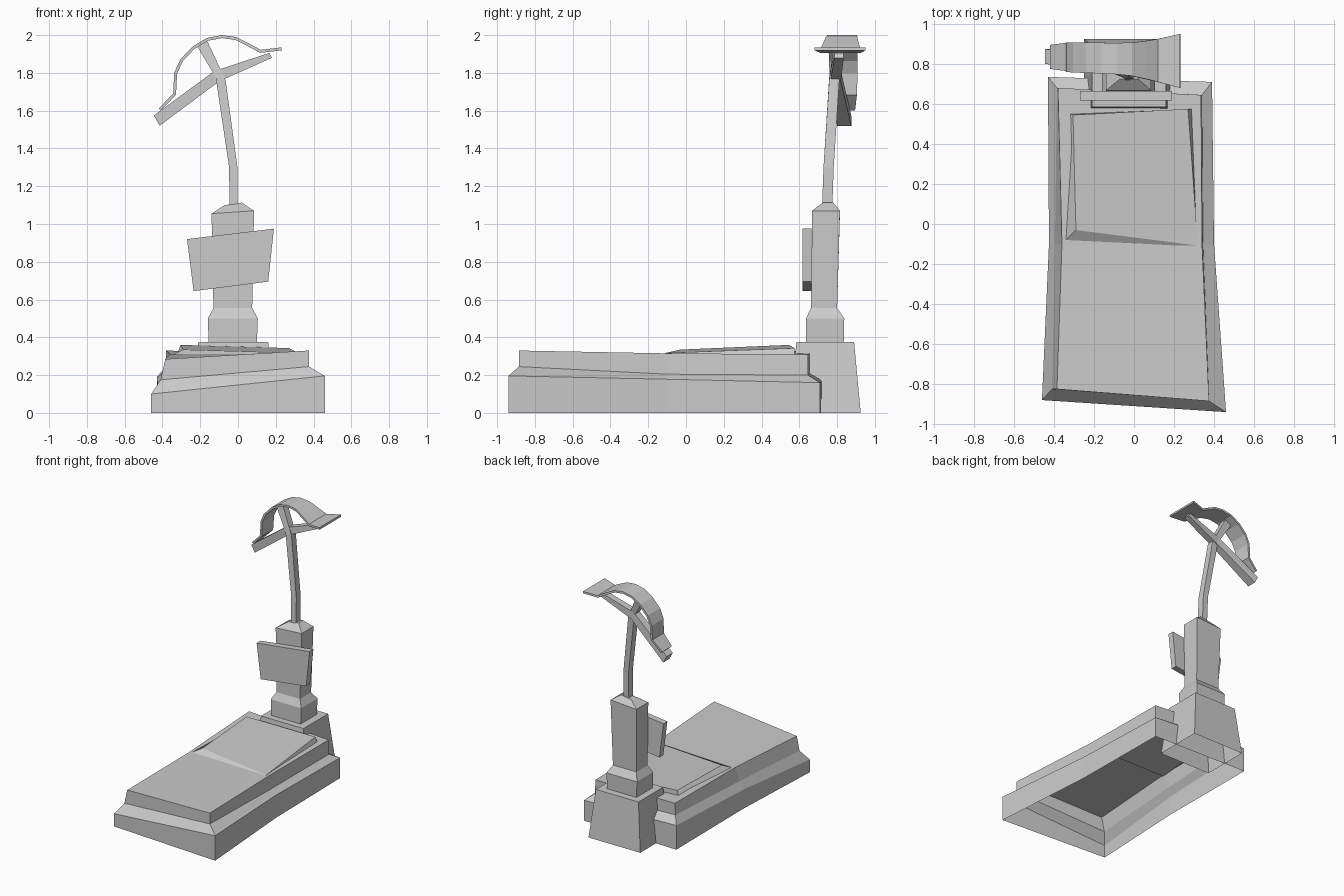
import bpy

if "Cube" in bpy.data.objects:
    bpy.data.objects.remove(bpy.data.objects["Cube"])


def mesh(name, verts, faces):
    me = bpy.data.meshes.new(name)
    me.from_pydata(verts, [], faces)
    me.update()
    ob = bpy.data.objects.new(name, me)
    bpy.context.collection.objects.link(ob)
    return ob


def loft(name, rings, bottom=True, top=True):
    """Skin equal-length rings (counter-clockwise, low to high)."""
    n = len(rings[0])
    faces = [(r * n + i, r * n + (i + 1) % n, (r + 1) * n + (i + 1) % n, (r + 1) * n + i)
             for r in range(len(rings) - 1) for i in range(n)]
    if bottom:
        faces.append(tuple(reversed(range(n))))
    o = (len(rings) - 1) * n
    if top and n == 6:
        faces += [(o, o + 1, o + 2, o + 5), (o + 5, o + 2, o + 3, o + 4)]
    elif top:
        faces.append(tuple(range(o, o + n)))
    return mesh(name, [p for r in rings for p in r], faces)


def box_ring(x0, x1, y0, y1, zl, zr):
    return [(x0, y0, zl), (x1, y0, zr), (x1, y1, zr), (x0, y1, zl)]


def with_z(xy, zs):
    return [(x, y, z) for (x, y), z in zip(xy, zs)]


# Crooked two-step grave base, open underneath
outer = [(-.46, -.88), (.46, -.94), (.40, -.1), (.39, .71), (-.43, .735), (-.425, -.1)]
inner = [(-.41, -.825), (.375, -.885), (.345, -.1), (.34, .645), (-.385, .68), (-.395, -.1)]
crown = [(-.385, -.825), (.375, -.885), (.34, -.1), (.335, .645), (-.38, .68), (-.36, -.1)]
loft("grave_base", [
    with_z(outer, [0] * 6),
    with_z(outer, [.10, .196, .178, .16, .19, .15]),
    with_z(inner, [.175, .245, .205, .20, .24, .21]),
    with_z(crown, [.285, .33, .315, .31, .33, .31])], bottom=False)

# Tilted lid slab
loft("lid_slab", [
    [(-.36, -.10, .30), (.32, -.11, .305), (.29, .575, .305), (-.32, .55, .315)],
    [(-.29, -.03, .335), (.32, -.108, .317), (.27, .575, .343), (-.305, .545, .36)]])

# Pedestal foot, column and plaque
loft("pedestal_foot", [box_ring(-.25, .20, .545, .925, 0, 0),
                       box_ring(-.21, .16, .585, .89, .375, .375)], bottom=False)
loft("pedestal_column", [box_ring(-.155, .10, .635, .835, .375, .375),
                         box_ring(-.16, .105, .635, .838, .50, .50),
                         box_ring(-.13, .075, .662, .80, .555, .555),
                         box_ring(-.14, .085, .668, .815, 1.055, 1.07),
                         box_ring(-.07, .02, .725, .78, 1.10, 1.113)])
plate = [(-.235, .645), (.16, .695), (.19, .975), (-.27, .92)]
loft("plaque", [[(x, y, z) for x, z in plate] for y in (.617, .665)][::1])

# Bent cross post
post = [(-.023, .747, 1.08), (-.025, .755, 1.30), (-.092, .785, 1.77), (-.19, .815, 1.955)]
loft("cross_post", [box_ring(x - w, x + w, y - .027, y + .027, z - t, z + t)
                    for (x, y, z), w, t in zip(post, (.022, .022, .026, .028), (0, 0, -.007, .012))])

# Sagging cross beam, ends given as (top x, top z, bottom x, bottom z, y0, y1)
beam = [(-.445, 1.575, -.415, 1.52, .80, .875), (-.125, 1.81, -.10, 1.755, .765, .82),
        (.165, 1.905, .18, 1.88, .785, .835)]
loft("cross_beam", [[(tx, y0, tz), (tx, y1, tz), (bx, y1, bz), (bx, y0, bz)]
                    for tx, tz, bx, bz, y0, y1 in beam])

# Arched weather roof: (x, z, y0, y1), thickened inwards
roof = [(-.42, 1.612, .775, .895), (-.343, 1.69, .765, .905), (-.338, 1.80, .76, .908),
        (-.305, 1.872, .757, .908), (-.24, 1.94, .755, .908), (-.165, 1.985, .752, .906),
        (-.085, 2.0, .748, .905), (-.01, 1.99, .74, .907), (.06, 1.955, .725, .915),
        (.12, 1.922, .71, .925), (.23, 1.935, .68, .95)]
verts = [(x, y, z) for x, z, y0, y1 in roof for y in (y0, y1)]
arch = mesh("weather_roof", verts, [(2 * i, 2 * i + 2, 2 * i + 3, 2 * i + 1)
                                    for i in range(len(roof) - 1)])
mod = arch.modifiers.new("thickness", 'SOLIDIFY')
mod.thickness = .016
mod.offset = -1

# Consistent outward normals on the closed parts
import bmesh
for name in ("plaque", "cross_beam", "cross_post", "lid_slab"):
    me = bpy.data.objects[name].data
    bm = bmesh.new()
    bm.from_mesh(me)
    bmesh.ops.recalc_face_normals(bm, faces=bm.faces)
    bm.to_mesh(me)
    bm.free()
